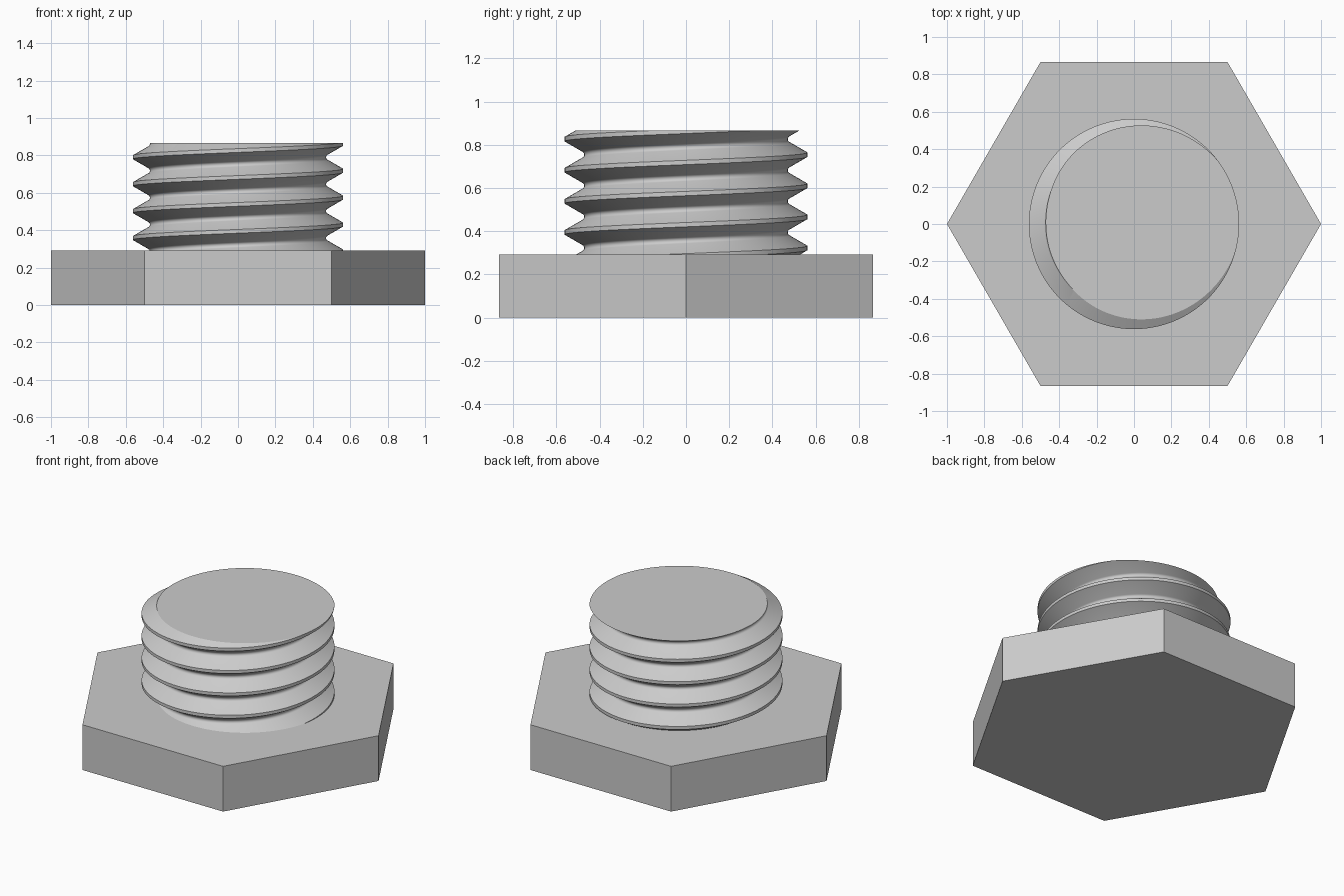
import bpy, bmesh, math
from mathutils import Vector

cube = bpy.data.objects.get("Cube")
if cube:
    bpy.data.objects.remove(cube, do_unlink=True)

HEAD_TOP, TOP = 0.291, 0.867
PITCH = (TOP - HEAD_TOP) / 4
CREST_R, CREST_HALF = 0.562, 0.01
CREST_Z = 0.862            # height of the last crest on the +x side
ROOT_FILLET = 0.0165
STEPS = 144

steel = bpy.data.materials.new("plain grey")
steel.use_nodes = True
grey = (0.6, 0.6, 0.6, 1)
steel.diffuse_color = grey
steel.node_tree.nodes["Principled BSDF"].inputs["Base Color"].default_value = grey


def make_object(name, bm):
    mesh = bpy.data.meshes.new(name)
    bm.to_mesh(mesh)
    bm.free()
    mesh.materials.append(steel)
    obj = bpy.data.objects.new(name, mesh)
    bpy.context.collection.objects.link(obj)
    return obj


# Hexagonal head, corners on the x axis
bm = bmesh.new()
ring = [bm.verts.new((math.cos(math.radians(60 * i)), math.sin(math.radians(60 * i)), 0))
        for i in range(6)]
base = bm.faces.new(ring)
out = bmesh.ops.extrude_face_region(bm, geom=[base], use_keep_orig=True)
top_verts = [g for g in out["geom"] if isinstance(g, bmesh.types.BMVert)]
bmesh.ops.translate(bm, verts=top_verts, vec=(0, 0, HEAD_TOP))
bmesh.ops.recalc_face_normals(bm, faces=bm.faces)
make_object("hex_head", bm)

# One pitch of thread section: rounded root, 60 degree flanks, flat crest
v_tip = CREST_R - (PITCH / 2 - CREST_HALF) * math.tan(math.radians(60))
fillet_centre = v_tip + 2 * ROOT_FILLET
profile = []
for deg in range(-60, 61, 15):
    a = math.radians(deg)
    profile.append((fillet_centre - ROOT_FILLET * math.cos(a), ROOT_FILLET * math.sin(a)))
profile += [(CREST_R, PITCH / 2 - CREST_HALF), (CREST_R, PITCH / 2 + CREST_HALF)]

# Right-handed thread: columns of the section rise by one pitch per turn
bm = bmesh.new()
columns = []
for i in range(STEPS + 1):
    t = i / STEPS
    angle = 2 * math.pi * t
    column = []
    for turn in range(-6, 2):
        start = CREST_Z + PITCH * (turn + 0.5 + t)
        for r, z in profile:
            column.append(bm.verts.new((r * math.cos(angle), r * math.sin(angle), start + z)))
    columns.append(column)
for a, b in zip(columns, columns[1:]):
    for j in range(len(a) - 1):
        bm.faces.new((a[j], b[j], b[j + 1], a[j + 1]))
bmesh.ops.remove_doubles(bm, verts=bm.verts, dist=0.0001)


def trim(height, direction):
    cut = bmesh.ops.bisect_plane(
        bm, geom=bm.verts[:] + bm.edges[:] + bm.faces[:], dist=1e-6,
        plane_co=(0, 0, height), plane_no=(0, 0, direction), clear_outer=True)
    return [g for g in cut["geom_cut"] if isinstance(g, bmesh.types.BMEdge)]


# Trim the thread level with the head and close its flat top
trim(HEAD_TOP, -1)
rim = trim(TOP, 1)
caps = bmesh.ops.edgenet_fill(bm, edges=rim)["faces"]
bm.normal_update()
for face in caps:
    if face.normal.dot(Vector((0, 0, 1))) < 0:
        face.normal_flip()
shank = make_object("threaded_shank", bm)

bpy.ops.object.select_all(action="DESELECT")
shank.select_set(True)
bpy.context.view_layer.objects.active = shank
bpy.ops.object.shade_smooth_by_angle(angle=math.radians(22))
